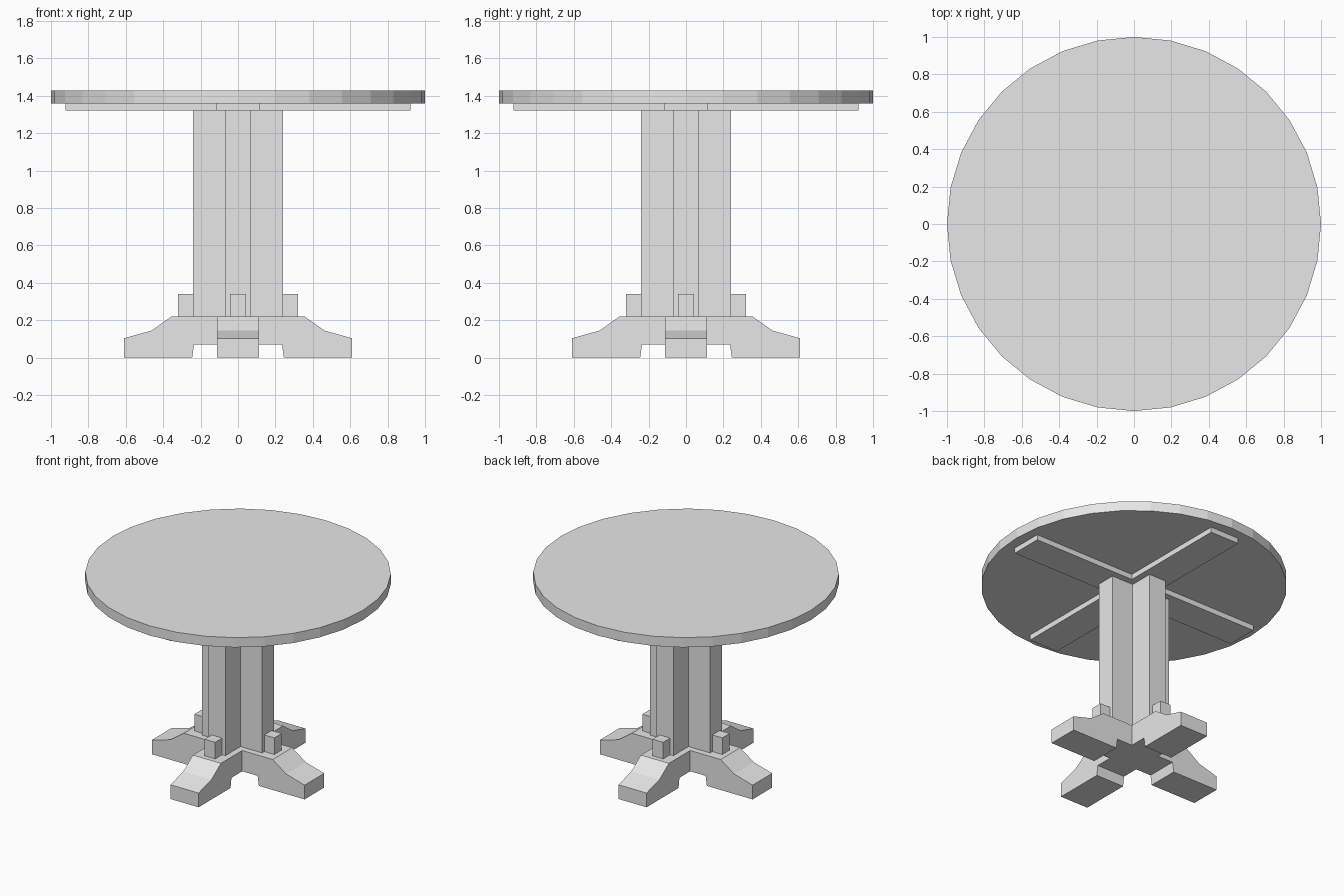
import bpy
import bmesh
from math import pi
from mathutils import Matrix, Vector

cube = bpy.data.objects.get("Cube")
if cube:
    bpy.data.objects.remove(cube, do_unlink=True)

grey = bpy.data.materials.new("plain_grey")
grey.use_nodes = True
grey.diffuse_color = (0.8, 0.8, 0.8, 1)
grey.node_tree.nodes["Principled BSDF"].inputs["Base Color"].default_value = (0.8, 0.8, 0.8, 1)


def finish(name, bm, angle=0):
    """Turn a bmesh into an object, rotated about the table's axis."""
    bmesh.ops.rotate(bm, verts=bm.verts, cent=(0, 0, 0), matrix=Matrix.Rotation(angle, 3, "Z"))
    bmesh.ops.recalc_face_normals(bm, faces=bm.faces)
    mesh = bpy.data.meshes.new(name)
    bm.to_mesh(mesh)
    bm.free()
    mesh.materials.append(grey)
    obj = bpy.data.objects.new(name, mesh)
    bpy.context.collection.objects.link(obj)
    return obj


def extrude(name, points, direction, angle=0):
    """Extrude a closed outline along a direction."""
    bm = bmesh.new()
    face = bm.faces.new([bm.verts.new(p) for p in points])
    grown = bmesh.ops.extrude_face_region(bm, geom=[face], use_keep_orig=True)
    moved = [g for g in grown["geom"] if isinstance(g, bmesh.types.BMVert)]
    bmesh.ops.translate(bm, verts=moved, vec=Vector(direction))
    return finish(name, bm, angle)


def box(name, x0, x1, half_y, z0, z1, angle=0):
    outline = [(x0, -half_y, z0), (x1, -half_y, z0), (x1, half_y, z0), (x0, half_y, z0)]
    return extrude(name, outline, (0, 0, z1 - z0), angle)


# Round top
bm = bmesh.new()
bmesh.ops.create_cone(bm, cap_ends=True, segments=32, radius1=1, radius2=1, depth=0.07,
                      matrix=Matrix.Translation((0, 0, 1.393)))
finish("table_top", bm)

# Cross-shaped column
w, r = 0.068, 0.24
quarter = [Vector((r, -w, 0.22)), Vector((r, w, 0.22)), Vector((w, w, 0.22))]
cross = [Matrix.Rotation(i * pi / 2, 3, "Z") @ p for i in range(4) for p in quarter]
extrude("column", cross, (0, 0, 1.10))

# Centres where the feet and the top braces meet
FOOT, BRACE = 0.112, 0.115
box("base_hub", -FOOT, FOOT, FOOT, 0.07, 0.22)
box("brace_hub", -BRACE, BRACE, BRACE, 1.32, 1.358)

# Four feet, wedge blocks and braces around the column
foot_profile = [(FOOT, 0.07), (0.235, 0.07), (0.245, 0), (0.61, 0),
                (0.61, 0.103), (0.463, 0.144), (0.355, 0.22), (FOOT, 0.22)]
for i, side in enumerate(("left", "back", "right", "front")):
    turn = i * pi / 2
    extrude(side + "_foot", [(x, -FOOT, z) for x, z in foot_profile], (0, 2 * FOOT, 0), turn)
    box(side + "_wedge_block", r, 0.32, 0.042, 0.22, 0.34, turn)
    box(side + "_brace", BRACE, 0.923, BRACE, 1.32, 1.358, turn)
